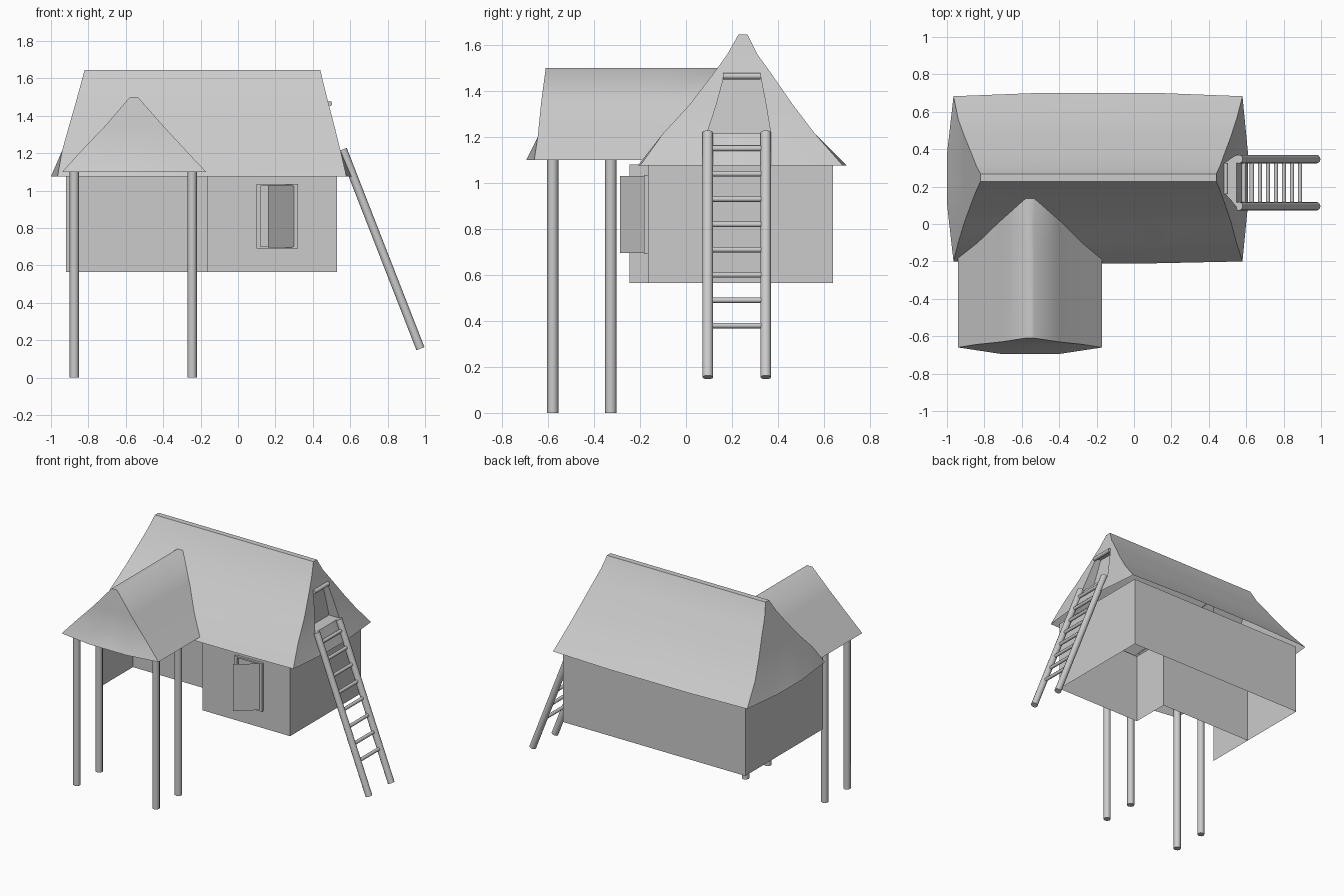
import bpy, bmesh, math
from mathutils import Vector

cube = bpy.data.objects.get("Cube")
if cube:
    bpy.data.objects.remove(cube, do_unlink=True)

GREY = (0.6, 0.6, 0.6, 1)
mat = bpy.data.materials.new("plain grey")
mat.use_nodes = True
mat.diffuse_color = GREY
mat.node_tree.nodes["Principled BSDF"].inputs["Base Color"].default_value = GREY


def finish(bm, name, smooth=False):
    me = bpy.data.meshes.new(name)
    bm.to_mesh(me)
    bm.free()
    me.materials.append(mat)
    ob = bpy.data.objects.new(name, me)
    bpy.context.collection.objects.link(ob)
    if smooth:
        bpy.ops.object.select_all(action='DESELECT')
        ob.select_set(True)
        bpy.context.view_layer.objects.active = ob
        bpy.ops.object.shade_smooth_by_angle(angle=math.radians(60))
    return ob


def pole(name, a, b, radius, sides=10):
    """Round bar between two points."""
    a, b = Vector(a), Vector(b)
    bm = bmesh.new()
    bmesh.ops.create_cone(bm, cap_ends=True, segments=sides, radius1=radius,
                          radius2=radius, depth=(b - a).length)
    turn = (b - a).to_track_quat('Z', 'Y').to_matrix().to_4x4()
    turn.translation = (a + b) / 2
    bm.transform(turn)
    return finish(bm, name, True)


def box(name, lo, hi):
    bm = bmesh.new()
    bmesh.ops.create_cube(bm, size=1)
    for v in bm.verts:
        v.co = [l + (c + 0.5) * (h - l) for l, h, c in zip(lo, hi, v.co)]
    return finish(bm, name)


def strip(bm, path, z0, z1):
    """Upright sheet following a floor path."""
    pairs = [(bm.verts.new((x, y, z0)), bm.verts.new((x, y, z1))) for x, y in path]
    for (a, b), (c, d) in zip(pairs, pairs[1:]):
        bm.faces.new((a, c, d, b))


def roof(levels, bulge):
    """Hipped shell: levels are (z, x0, x1, y0, y1, end column fraction)."""
    bm = bmesh.new()
    rings = []
    for i, (z, x0, x1, y0, y1, f) in enumerate(levels):
        corners = [(x0, y0), (x1, y0), (x1, y1), (x0, y1)]
        ring = []
        for s in range(4):
            (ax, ay), (bx, by) = corners[s], corners[(s + 1) % 4]
            cols = (0, f, 0.5, 1 - f) if s % 2 else (0, 0.3, 0.5, 0.7)
            nx, ny = ((0, -1), (1, 0), (0, 1), (-1, 0))[s]
            for t in cols:
                k = bulge[s] * min(1, 3.4 * min(t, 1 - t)) if i == 0 else 0
                ring.append(bm.verts.new((ax + (bx - ax) * t + nx * k,
                                          ay + (by - ay) * t + ny * k, z)))
        rings.append(ring)
    for lo, hi in zip(rings, rings[1:]):
        for j in range(16):
            k = (j + 1) % 16
            bm.faces.new((lo[j], lo[k], hi[k], hi[j]))
    bm.faces.new(rings[-1])
    return bm


# Walls: open underneath, with a recessed porch corner
bm = bmesh.new()
strip(bm, [(-0.92, -0.245), (-0.92, 0.12), (-0.92, 0.64), (0.53, 0.64), (0.53, -0.165),
           (-0.165, -0.165), (-0.165, 0.12), (-0.92, 0.12)], 0.565, 1.08)
bmesh.ops.remove_doubles(bm, verts=bm.verts, dist=0.001)
finish(bm, "walls")

# Main roof with a hatch sunk into the ladder end
bm = roof([(1.075, -0.965, 0.58, -0.2, 0.683, 0.35),
           (1.215, -0.94, 0.548, -0.1, 0.56, 0.29),
           (1.34, -0.905, 0.517, 0.015, 0.465, 0.26),
           (1.47, -0.868, 0.483, 0.115, 0.375, 0.2),
           (1.56, -0.843, 0.46, 0.18, 0.31, 0.2),
           (1.645, -0.82, 0.44, 0.228, 0.268, 0.2)], (0.01, 0.03, 0.018, 0.035))
bm.normal_update()
hatch = []
for face in bm.faces:
    c = face.calc_center_median()
    if c.x > 0.48 and 1.22 < c.z < 1.46 and abs(c.y - 0.243) < 0.1 and face.normal.x > 0.8:
        hatch.append(face)
grown = bmesh.ops.extrude_face_region(bm, geom=hatch)
for v in grown["geom"]:
    if isinstance(v, bmesh.types.BMVert):
        v.co.x = 0.44 + (v.co.x - 0.483) * 0.4
bmesh.ops.delete(bm, geom=hatch, context='FACES')
finish(bm, "main_roof", True)
pole("hatch_lintel", (0.49, 0.16, 1.465), (0.49, 0.325, 1.465), 0.014)

# Porch roof running back into the main roof
bm = roof([(1.1, -0.94, -0.17, -0.66, -0.16, 0.3),
           (1.2, -0.85, -0.265, -0.645, -0.07, 0.3),
           (1.35, -0.707, -0.403, -0.63, 0.05, 0.3),
           (1.5, -0.578, -0.535, -0.61, 0.16, 0.3)], (0.035, 0, 0, 0))
finish(bm, "porch_roof", True)

# Porch posts
for x in (-0.875, -0.245):
    for y in (-0.58, -0.327):
        pole("porch_post", (x, y, 0), (x, y, 1.13), 0.025, 8)

# Window frame and open shutter
for x in (0.10, 0.30):
    box("window_jamb", (x, -0.182, 0.69), (x + 0.02, -0.165, 1.035))
for z in (0.69, 1.025):
    box("window_rail", (0.12, -0.182, z), (0.30, -0.165, z + 0.01))
bm = bmesh.new()
strip(bm, [(0.16, -0.288), (0.30, -0.175)], 0.695, 1.03)
finish(bm, "shutter")

# Ladder leaning on the hatch
def lean(z):
    return 0.56 + (1.22 - z) * 0.39

for y in (0.095, 0.347):
    pole("ladder_rail", (lean(1.22), y, 1.22), (lean(0.155), y, 0.155), 0.023, 12)
for i in range(8):
    z = 0.38 + i * 0.11
    pole("ladder_rung", (lean(z), 0.095, z), (lean(z), 0.347, z), 0.012)
